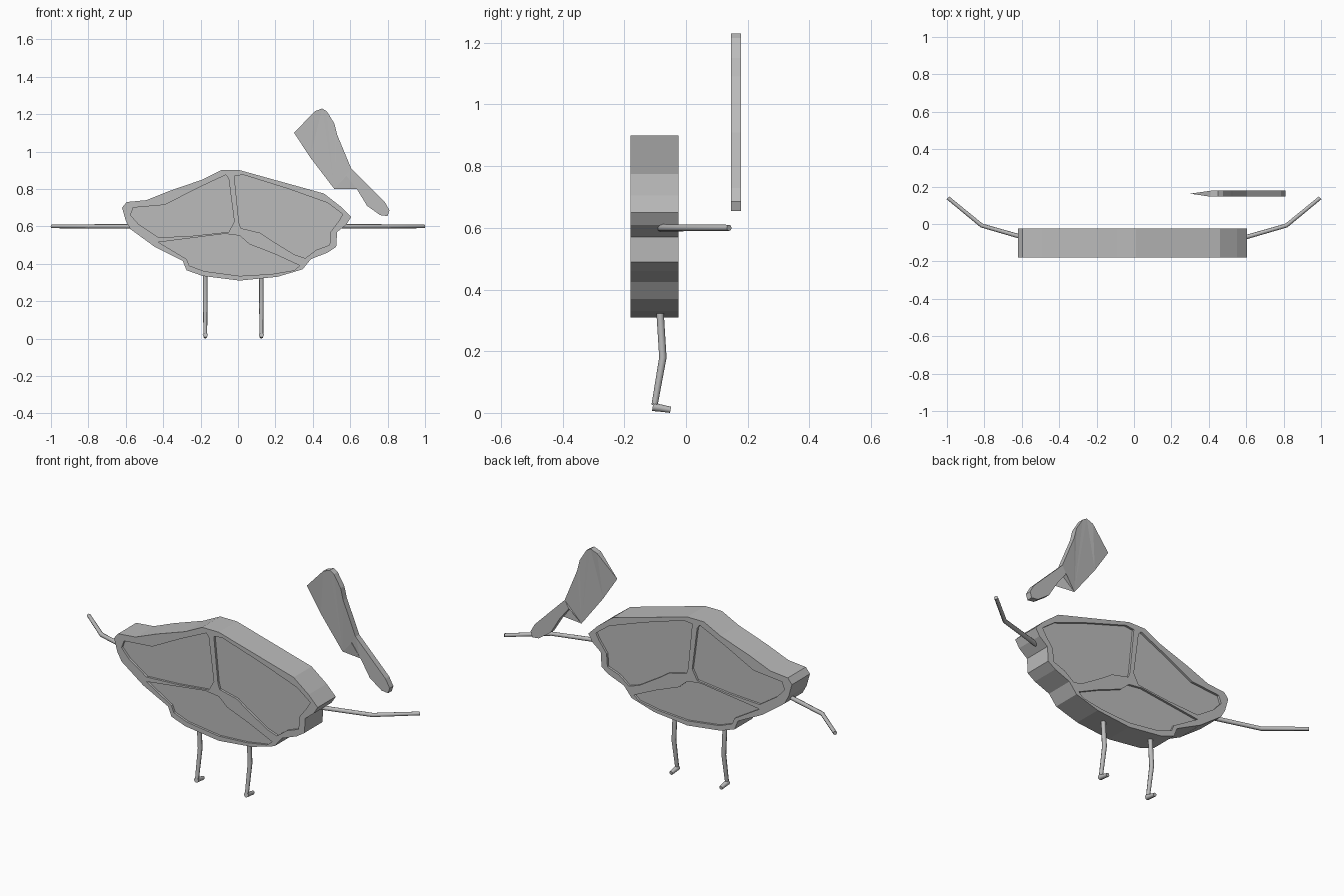
import bpy, bmesh, math

old = bpy.data.objects.get("Cube")
if old:
    bpy.data.objects.remove(old)

GREY = (0.5, 0.5, 0.5, 1)
mat = bpy.data.materials.new("plain grey")
mat.use_nodes = True
mat.diffuse_color = GREY
mat.node_tree.nodes["Principled BSDF"].inputs["Base Color"].default_value = GREY


def add_object(name, mesh):
    mesh.name = name
    mesh.materials.clear()
    mesh.materials.append(mat)
    ob = bpy.data.objects.new(name, mesh)
    bpy.context.scene.collection.objects.link(ob)
    return ob


def curve_to_object(name, curve):
    """Turn a curve into a clean, welded mesh object."""
    tmp = bpy.data.objects.new("tmp", curve)
    bpy.context.scene.collection.objects.link(tmp)
    bpy.context.view_layer.update()
    deps = bpy.context.evaluated_depsgraph_get()
    mesh = bpy.data.meshes.new_from_object(tmp.evaluated_get(deps))
    bpy.data.objects.remove(tmp)
    bm = bmesh.new()
    bm.from_mesh(mesh)
    bmesh.ops.remove_doubles(bm, verts=bm.verts, dist=1e-5)
    bmesh.ops.recalc_face_normals(bm, faces=bm.faces)
    bm.to_mesh(mesh)
    bm.free()
    return add_object(name, mesh)


def slab(name, outlines, y, thickness):
    """Extrude x-z outlines along y; nested outlines become holes."""
    curve = bpy.data.curves.new(name, 'CURVE')
    curve.dimensions = '2D'
    curve.fill_mode = 'BOTH'
    curve.extrude = thickness / 2
    for pts in outlines:
        sp = curve.splines.new('POLY')
        sp.points.add(len(pts) - 1)
        for p, (x, z) in zip(sp.points, pts):
            p.co = (x, z, 0, 1)
        sp.use_cyclic_u = True
    ob = curve_to_object(name, curve)
    ob.data.shade_flat()
    ob.rotation_euler.x = math.pi / 2
    ob.location.y = y
    return ob


def tube(name, pts, radii):
    """Thin jointed limb."""
    curve = bpy.data.curves.new(name, 'CURVE')
    curve.dimensions = '3D'
    curve.bevel_depth = 1
    curve.bevel_resolution = 2
    curve.use_fill_caps = True
    sp = curve.splines.new('POLY')
    sp.points.add(len(pts) - 1)
    for p, co, r in zip(sp.points, pts, radii):
        p.co = (*co, 1)
        p.radius = r
    ob = curve_to_object(name, curve)
    ob.data.shade_smooth()
    ob.data.set_sharp_from_angle(angle=math.radians(50))
    return ob


# Steak body: raised rim with three recessed panels on both sides
rim = [(-.62, .70), (-.595, .73), (-.49, .74), (-.365, .79), (-.19, .85), (-.09, .9),
       (.01, .9), (.46, .775), (.55, .705), (.605, .65), (.58, .61), (.53, .57),
       (.525, .49), (.48, .46), (.39, .425), (.345, .37), (.21, .33), (.01, .31),
       (-.19, .335), (-.275, .365), (-.295, .415), (-.445, .49), (-.575, .585), (-.6, .63)]
right_panel = [(-.575, .66), (-.56, .7), (-.39, .715), (-.215, .805), (-.065, .875),
               (-.05, .855), (-.02, .625), (-.05, .57), (-.235, .55), (-.425, .54), (-.53, .61)]
left_panel = [(-.02, .87), (.03, .875), (.27, .8), (.48, .725), (.56, .665), (.54, .63),
              (.495, .57), (.49, .5), (.42, .475), (.36, .43), (.3, .45), (.17, .53),
              (.12, .565), (.015, .59), (.005, .62)]
lower_panel = [(-.425, .515), (-.07, .56), (.01, .55), (.06, .505), (.2, .45), (.33, .39),
               (.3, .365), (.18, .345), (.01, .335), (-.18, .36), (-.26, .39), (-.275, .425)]
panels = [right_panel, left_panel, lower_panel]
slab("body_rim", [rim] + panels, -.102, .155)
slab("body_panels", panels, -.102, .131)

# Arms, mirrored
for side, s in (("left", 1), ("right", -1)):
    tube(side + "_arm", [(s * .53, -.09, .6), (s * .815, -.008, .6), (s * .995, .14, .6)],
         [.012, .011, .01])

# Legs with small feet
for side, x in (("left", .125), ("right", -.175)):
    tube(side + "_leg", [(x, -.085, .34), (x, -.075, .18), (x, -.102, .025)],
         [.012, .012, .01])
    tube(side + "_foot", [(x, -.108, .02), (x, -.085, .016), (x, -.05, .01)],
         [.014, .012, .01])

# Cleaver: blade tapers to a sharp cutting edge, handle keeps full thickness
cutting_edge = [(.515, .8), (.385, .97), (.3, 1.1)]
spine = [(.41, 1.215), (.45, 1.23), (.475, 1.215), (.515, 1.15), (.53, 1.09), (.58, .97),
         (.605, .91), (.66, .855)]
handle = [(.785, .73), (.81, .685), (.8, .655), (.76, .66), (.69, .71), (.635, .8), (.58, .87)]
bm = bmesh.new()
front, back = [], []
for x, z in cutting_edge:
    v = bm.verts.new((x, .162, z))
    front.append(v)
    back.append(v)
for x, z in spine + handle:
    front.append(bm.verts.new((x, .146, z)))
    back.append(bm.verts.new((x, .178, z)))
for i in range(len(front)):
    j = (i + 1) % len(front)
    ring = list(dict.fromkeys((front[i], front[j], back[j], back[i])))
    if len(ring) > 2:
        bm.faces.new(ring)
caps = [bm.faces.new(front), bm.faces.new(back[::-1])]
bmesh.ops.triangulate(bm, faces=caps)
bmesh.ops.recalc_face_normals(bm, faces=bm.faces)
mesh = bpy.data.meshes.new("cleaver")
bm.to_mesh(mesh)
bm.free()
add_object("cleaver", mesh)
